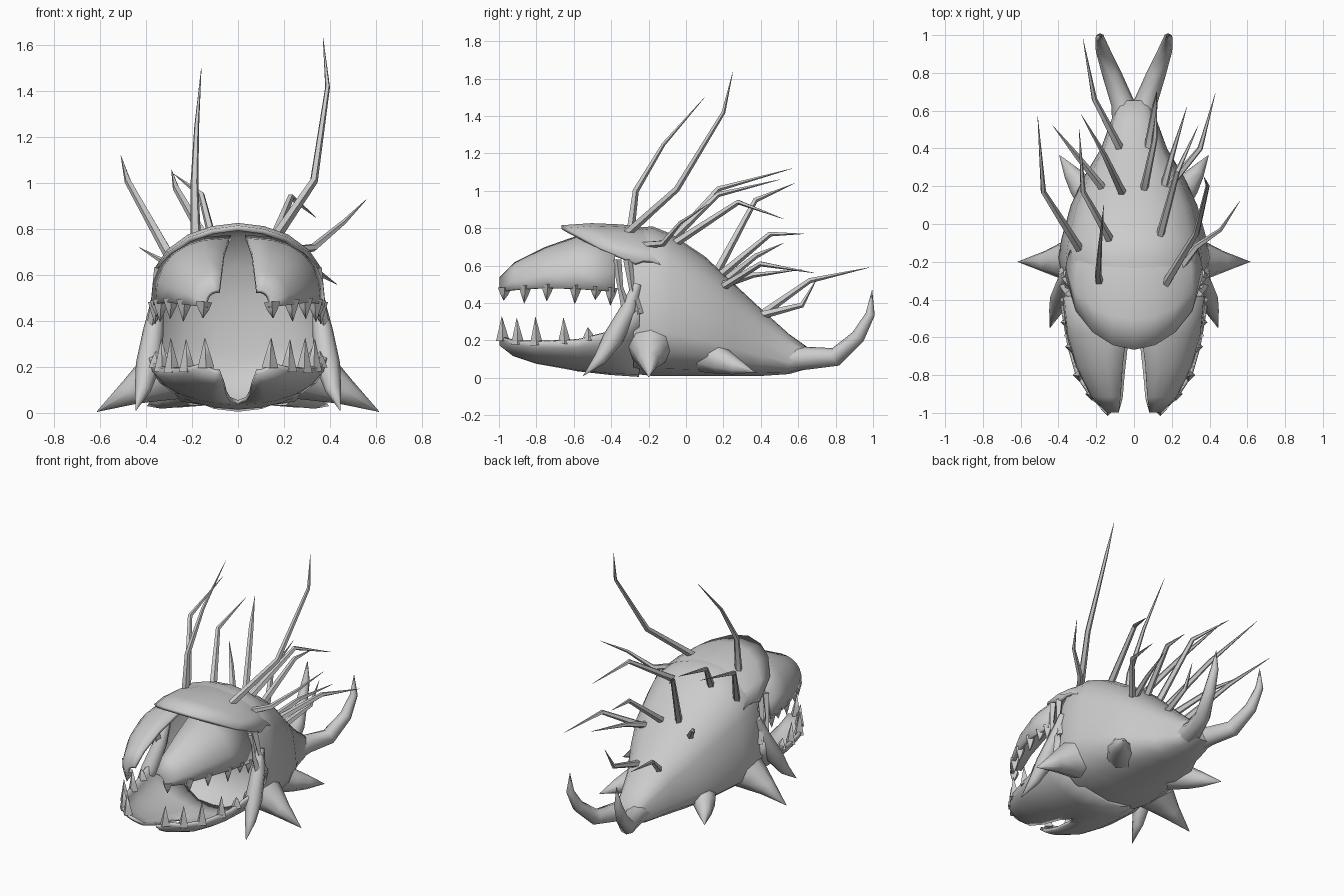
import bpy, bmesh, math
from mathutils import Vector

cube = bpy.data.objects.get("Cube")
if cube:
    bpy.data.objects.remove(cube)

grey = bpy.data.materials.new("skin_grey")
grey.use_nodes = True
GREY = (0.6, 0.6, 0.6, 1)
grey.diffuse_color = GREY
grey.node_tree.nodes["Principled BSDF"].inputs["Base Color"].default_value = GREY


def loft(name, rings, closed=True, mirror=False, thick=0, angle=45):
    """Skin a list of equally long point rows."""
    bm = bmesh.new()
    rows = [[bm.verts.new(p) for p in ring] for ring in rings]
    n = len(rows[0])
    for a, b in zip(rows, rows[1:]):
        for i in range(n if closed else n - 1):
            j = (i + 1) % n
            bm.faces.new((a[i], a[j], b[j], b[i]))
    if closed:
        bm.faces.new(rows[0])
        bm.faces.new(rows[-1])
    bmesh.ops.remove_doubles(bm, verts=bm.verts, dist=0.0005)
    bmesh.ops.recalc_face_normals(bm, faces=bm.faces)
    mesh = bpy.data.meshes.new(name)
    bm.to_mesh(mesh)
    bm.free()
    mesh.materials.append(grey)
    obj = bpy.data.objects.new(name, mesh)
    bpy.context.collection.objects.link(obj)
    if mirror:
        mod = obj.modifiers.new("mirror", 'MIRROR')
        mod.merge_threshold = 0.0005
    if thick:
        mod = obj.modifiers.new("thickness", 'SOLIDIFY')
        mod.thickness, mod.offset = thick, 0
    bpy.ops.object.select_all(action='DESELECT')
    bpy.context.view_layer.objects.active = obj
    obj.select_set(True)
    bpy.ops.object.shade_smooth_by_angle(angle=math.radians(angle))
    return obj


def tube(name, path, radii, sides=5, **kw):
    """Tapered tube along a bent path."""
    pts = [Vector(p) for p in path]
    rings = []
    for i, p in enumerate(pts):
        d = (pts[min(i + 1, len(pts) - 1)] - pts[max(i - 1, 0)]).normalized()
        u = d.cross(Vector((1, 0, 0.1))).normalized()
        v = d.cross(u)
        turns = [math.tau * k / sides for k in range(sides)]
        rings.append([p + (u * math.cos(t) + v * math.sin(t)) * max(radii[i], 0.001) for t in turns])
    return loft(name, rings, **kw)


# Body: hollow throat, then a domed section with a shallow keel tapering to the tail
half = [(0, 1), (.28, .985), (.54, .94), (.78, .84), (.9, .71), (.96, .5),
        (1, .3), (.93, .17), (.62, .05), (0, 0)]
section = half + [(-u, v) for u, v in half[-2:0:-1]]
body = [(-.13, .12, .22, .5), (-.16, .24, .12, .64), (-.22, .34, .06, .76),
        (-.28, .38, .022, .8), (-.18, .4, .01, .81), (-.08, .385, .01, .77), (.1, .335, .01, .65),
        (.25, .265, .01, .51), (.4, .175, .01, .37), (.55, .12, .02, .235), (.655, .085, .05, .16)]
loft("body", [[(u * w, y, lo + v * (hi - lo)) for u, v in section]
              for y, w, lo, hi in body], angle=60)

# Brow hood: sheet reaching forward from the dome and sinking into it at the back
edge = [(0, -.665, .805), (.11, -.64, .79), (.21, -.575, .755), (.3, -.46, .69), (.355, -.27, .61)]
back = [(0, -.13, .772), (.11, -.13, .76), (.205, -.13, .725), (.285, -.13, .66), (.325, -.13, .59)]
hood = []
for f in (0, .3, .6, .8, 1):
    lift = .1 * f * (1 - f)
    hood.append([Vector(e).lerp(Vector(b), f) + Vector((lift * e[0], 0, lift)) for e, b in zip(edge, back)])
loft("brow_hood", hood, closed=False, mirror=True, thick=.022, angle=60)


# Split jaws: quarter-round shells from the middle gap to the toothed rim
def jaw(name, rows, power):
    rings = []
    for y, xi, z_mid, xo, z_rim in rows:
        ring = []
        for k in range(7):
            t = k / 6 * math.pi / 2
            ring.append((xi + (xo - xi) * math.sin(t) ** power, y,
                         z_rim + (z_mid - z_rim) * max(math.cos(t), 0) ** power))
        rings.append(ring)
    loft(name, rings, closed=False, mirror=True, thick=.02, angle=60)


upper = [(-.99, .08, .53, .14, .46), (-.91, .07, .61, .22, .47), (-.75, .06, .69, .3, .48),
         (-.58, .04, .75, .35, .475), (-.38, .03, .765, .37, .46)]
lower = [(-.99, .08, .18, .14, .22), (-.92, .06, .125, .22, .2), (-.8, .05, .085, .3, .195),
         (-.66, .035, .06, .34, .2), (-.58, 0, .045, .355, .205), (-.4, 0, .025, .385, .25),
         (-.25, 0, .015, .39, .37)]
jaw("upper_jaw", upper, .8)
jaw("lower_jaw", lower, 1)


# Teeth: wide-based spikes growing out of each rim
def rim(rows, y):
    for a, b in zip(rows, rows[1:]):
        if a[0] <= y <= b[0]:
            f = (y - a[0]) / (b[0] - a[0])
            return Vector((a[3] + (b[3] - a[3]) * f, y, a[4] + (b[4] - a[4]) * f))


def teeth(name, rows, spots, sign):
    for i, (y, length) in enumerate(spots):
        p = rim(rows, y) - Vector((.012, 0, 0))
        root = p - Vector((0, 0, .02 * sign))
        tip = p + Vector((.005, -.005, length * sign))
        tube(f"{name}_{i + 1}", [root, p.lerp(tip, .3), tip], [.036, .022, 0],
             sides=4, mirror=True, angle=80)


teeth("upper_tooth", upper, [(-.97, .05), (-.86, .075), (-.74, .07), (-.59, .08), (-.48, .05), (-.4, .075)], -1)
teeth("lower_tooth", lower, [(-.98, .11), (-.9, .12), (-.8, .13), (-.65, .12), (-.52, .05)], 1)

# Cheek strips bridging the jaw hinge
for i, y in enumerate((-.37, -.31)):
    tube(f"cheek_strip_{i + 1}", [(.34, y, .63), (.365, y + .02, .48), (.375, y + .06, .34)],
         [.025, .015, .03], sides=4, mirror=True)

# Fin spikes flaring out of the flanks
tube("side_fin", [(.28, -.19, .19), (.39, -.195, .135), (.47, -.2, .09), (.615, -.2, .005)],
     [.14, .095, .058, 0], sides=8, mirror=True, angle=80)
tube("front_fin", [(.35, -.26, .5), (.368, -.31, .36), (.39, -.39, .21), (.415, -.46, .1), (.445, -.55, .01)],
     [.025, .045, .055, .035, 0], sides=8, mirror=True, angle=80)
tube("rear_fin", [(.2, .12, .12), (.28, .2, .085), (.33, .27, .06), (.395, .365, .03)],
     [.1, .07, .045, 0], sides=8, mirror=True, angle=80)

# Forked tail curling upward
tube("tail_prong", [(.045, .5, .1), (.06, .64, .105), (.12, .8, .112), (.165, .92, .22), (.18, .985, .34), (.175, .995, .47)],
     [.07, .062, .05, .038, .025, 0], sides=8, mirror=True, angle=60)

# Bent feelers on the back
feelers = [
    [(.16, -.33, .76), (.33, -.05, 1.01), (.39, .2, 1.42), (.37, .25, 1.635)],
    [(-.185, -.3, .77), (-.19, -.27, 1), (-.18, -.12, 1.25), (-.16, .1, 1.5)],
    [(-.29, -.13, .67), (-.48, .17, 1.01), (-.51, .57, 1.12)],
    [(-.13, -.08, .74), (-.27, .17, .98), (-.29, .5, 1.06)],
    [(.13, -.09, .7), (.23, .28, .94), (.34, .52, .85)],
    [(.18, -.32, .7), (.33, -.12, .72), (.46, -.03, .83), (.56, .12, .93)],
    [(-.06, .16, .56), (-.16, .37, .95), (-.28, .58, 1.04)],
    [(.05, .17, .54), (.11, .45, .77), (.12, .63, .77)],
    [(-.15, .17, .49), (-.31, .37, .65), (-.43, .52, .72)],
    [(.16, .17, .47), (.35, .4, .61), (.43, .69, .56)],
    [(.15, .17, .49), (.2, .36, .55), (.28, .62, .58)],
    [(-.07, .39, .33), (-.21, .66, .52), (-.27, .98, .59)],
    [(.07, .38, .33), (.11, .62, .39), (.12, .7, .53)],
]
for i, path in enumerate(feelers):
    radii = [.024, .018, .011, 0] if len(path) == 4 else [.024, .015, 0]
    tube(f"feeler_{i + 1}", path, radii, sides=5)
